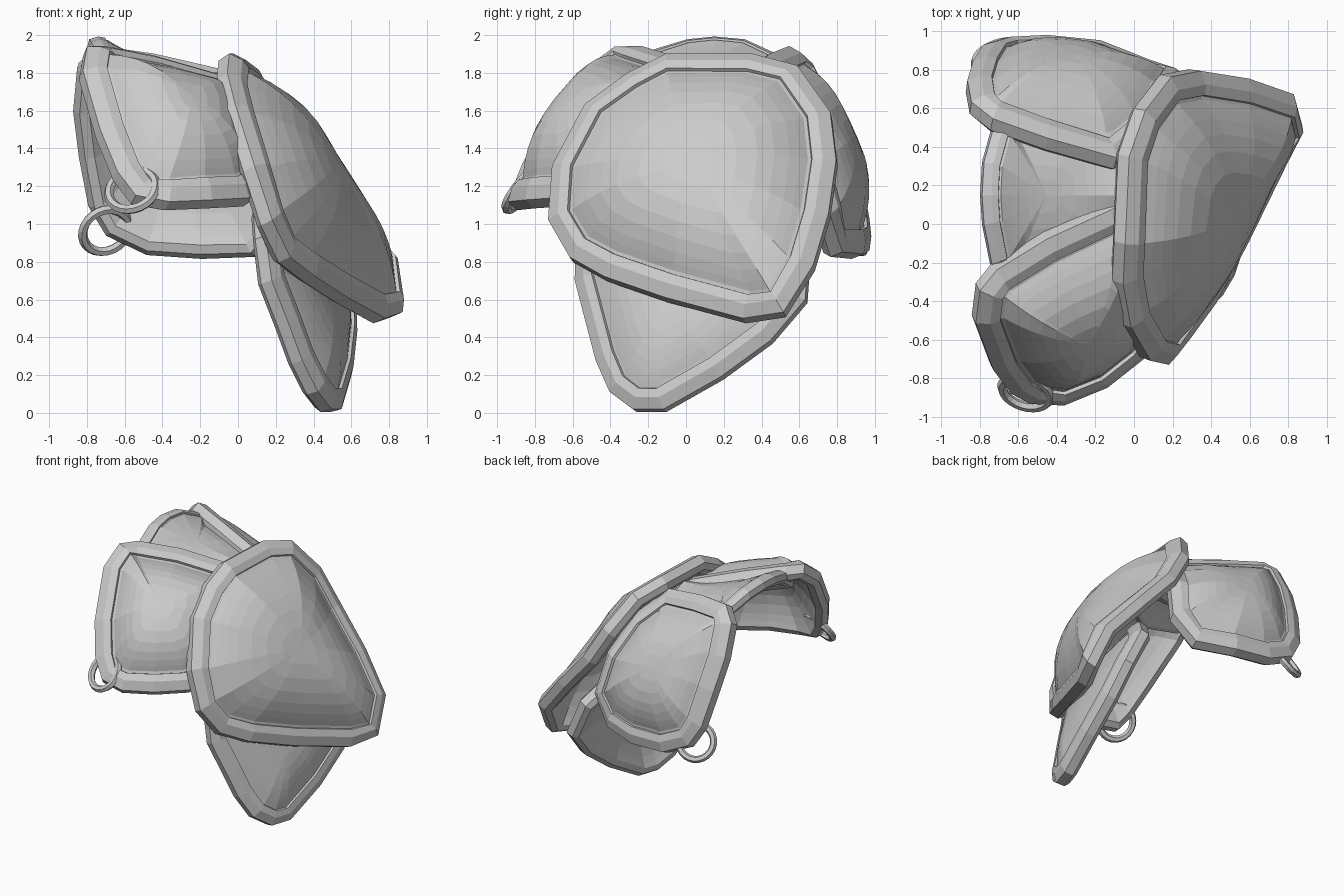
import bpy, bmesh
from mathutils import Vector

if "Cube" in bpy.data.objects:
    bpy.data.objects.remove(bpy.data.objects["Cube"])

BODY = Vector((-0.4, 0.0, 0.9))      # point inside the shoulder, plates face away from it
# rim cross-section: (inset from outline, height along plate normal)
RIM = [(0.08, -0.075), (0.03, -0.085), (-0.012, -0.055), (-0.018, 0.015),
       (0.045, 0.06), (0.1, 0.068), (0.108, 0.05), (0.125, 0.058)]
DOME = [0.94, 0.86, 0.74, 0.6, 0.42, 0.22]


def plate(name, outline, dome, scale=1.0):
    """Domed armour plate with a thick bevelled rim following a 3D outline."""
    pts = [Vector(p) for p in outline]
    c = sum(pts, Vector()) / len(pts)
    n = Vector()
    for a, b in zip(pts, pts[1:] + pts[:1]):
        n += (a - c).cross(b - c)
    n.normalize()
    if n.dot(c - BODY) < 0:
        pts.reverse()
        n = -n
    k = len(pts)
    inward = [n.cross((pts[(i + 1) % k] - pts[i - 1]).normalized()).normalized() for i in range(k)]
    bm = bmesh.new()

    def ring(inset, h):
        return [pts[i] + inward[i] * inset * scale + n * h * scale for i in range(k)]

    def dome_rings(base, height):
        mid = sum(base, Vector()) / k
        rings = []
        for s in DOME:
            row = []
            for p in base:
                d = p - mid
                up = d.dot(n)                       # rim warp fades out towards the middle
                row.append(mid + (d - n * up) * s + n * (up * s ** 2.2 + height * (1 - s ** 2.6)))
            rings.append(row)
        return rings, mid + n * height

    rim = [ring(*r) for r in RIM]
    front, tip = dome_rings(rim[-1], dome)
    back, back_tip = dome_rings(rim[0], dome + 0.06)
    loops = [[bm.verts.new(p) for p in r] for r in back[::-1] + rim + front]
    for a, b in zip(loops, loops[1:]):
        for i in range(k):
            j = (i + 1) % k
            bm.faces.new((a[i], a[j], b[j], b[i]))
    for loop, apex in ((loops[0], back_tip), (loops[-1], tip)):
        v = bm.verts.new(apex)
        for i in range(k):
            bm.faces.new((loop[i], loop[(i + 1) % k], v))
    bmesh.ops.recalc_face_normals(bm, faces=bm.faces)
    me = bpy.data.meshes.new(name)
    bm.to_mesh(me)
    bm.free()
    ob = bpy.data.objects.new(name, me)
    bpy.context.collection.objects.link(ob)
    return ob


# large outer shoulder plate
plate("main_plate", [
    (-.05, -.10, 1.88), (-.03, .35, 1.88), (.05, .58, 1.82), (.18, .75, 1.58), (.33, .78, 1.33),
    (.58, .74, 1.05), (.81, .66, .78), (.85, .51, .54), (.76, .31, .51), (.56, -.10, .62),
    (.39, -.42, .73), (.26, -.60, .83), (.17, -.71, 1.02), (.08, -.69, 1.3), (-.02, -.52, 1.62),
    (-.06, -.30, 1.78)], 0.2)

# pointed arm plate below it
plate("lower_arm_plate", [
    (.14, -.57, .93), (.17, -.57, .70), (.26, -.51, .47), (.33, -.46, .28), (.41, -.39, .12),
    (.48, -.27, .03), (.53, -.12, .03), (.58, .18, .20), (.60, .44, .39), (.59, .62, .6),
    (.46, .64, .88), (.32, .45, 1.08), (.2, .1, 1.12), (.13, -.35, 1.08)], 0.08, 0.9)

# chest side plate
plate("front_plate", [
    (-.10, .08, 1.77), (-.45, -.08, 1.87), (-.71, -.24, 1.92), (-.79, -.34, 1.92), (-.81, -.50, 1.80),
    (-.72, -.74, 1.49), (-.63, -.86, 1.27), (-.54, -.91, 1.15), (-.37, -.92, 1.12), (-.15, -.83, 1.13),
    (.04, -.68, 1.14), (.16, -.5, 1.22), (.14, -.2, 1.50), (.05, .0, 1.68)], 0.2)

# back side plate
plate("back_plate", [
    (-.10, .34, 1.80), (-.45, .44, 1.88), (-.73, .54, 1.92), (-.83, .62, 1.84), (-.85, .73, 1.62),
    (-.82, .83, 1.38), (-.77, .91, 1.12), (-.68, .94, .97), (-.47, .95, .87), (-.18, .92, .85),
    (.10, .81, .86), (.25, .75, 1.05), (.2, .66, 1.35), (.1, .48, 1.60)], 0.15)

# arched top plate bridging the front and back plates
plate("top_plate", [
    (-.68, -.36, 1.78), (-.73, -.2, 1.89), (-.77, 0, 1.95), (-.78, .15, 1.965), (-.77, .32, 1.95),
    (-.72, .5, 1.87), (-.68, .62, 1.76), (-.3, .58, 1.70), (-.06, .45, 1.68), (-.02, .15, 1.74),
    (-.06, -.12, 1.66), (-.3, -.3, 1.66)], 0.03, 0.65)

# strap rings at the lower corners
for name, loc, normal in (("front_strap_ring", (-.56, -.87, 1.18), (-.25, -.78, .6)),
                          ("back_strap_ring", (-.70, .87, .965), (-.3, .83, .5))):
    bpy.ops.mesh.primitive_torus_add(major_radius=.128, minor_radius=.026, major_segments=24,
                                     minor_segments=6, location=loc)
    ob = bpy.context.object
    ob.name = name
    ob.rotation_euler = Vector(normal).to_track_quat('Z', 'Y').to_euler()
